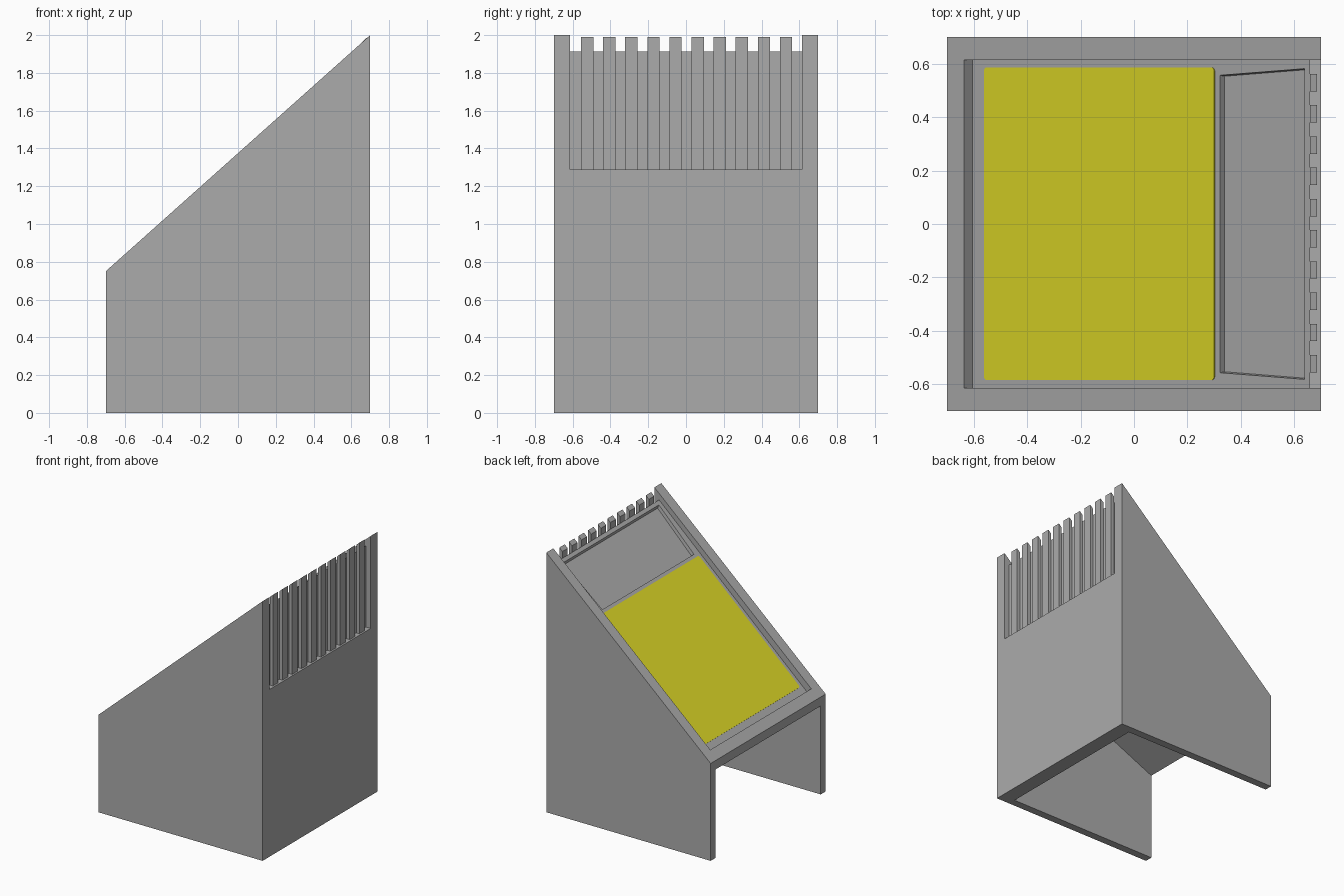
import bpy
import bmesh
import math
from mathutils import Vector

if "Cube" in bpy.data.objects:
    bpy.data.objects.remove(bpy.data.objects["Cube"], do_unlink=True)


def material(name, color):
    m = bpy.data.materials.new(name)
    m.use_nodes = True
    m.diffuse_color = (*color, 1)
    bsdf = next(n for n in m.node_tree.nodes if n.type == 'BSDF_PRINCIPLED')
    bsdf.inputs["Base Color"].default_value = (*color, 1)
    return m


grey = material("grey", (0.41, 0.41, 0.41))
yellow = material("yellow", (0.72, 0.68, 0.02))


def loft(name, ring_a, ring_b, mat, round_corners=0):
    """Closed solid between two matching rings of points."""
    bm = bmesh.new()
    a = [bm.verts.new(p) for p in ring_a]
    b = [bm.verts.new(p) for p in ring_b]
    n = len(a)
    bm.faces.new(a)
    bm.faces.new(b[::-1])
    for i in range(n):
        j = (i + 1) % n
        bm.faces.new((a[j], a[i], b[i], b[j]))
    if round_corners:
        edges = [bm.edges.get((u, v)) for u, v in zip(a, b)]
        bmesh.ops.bevel(bm, geom=edges, offset=round_corners, segments=4,
                        profile=0.5, affect='EDGES')
    bmesh.ops.recalc_face_normals(bm, faces=bm.faces)
    me = bpy.data.meshes.new(name)
    bm.to_mesh(me)
    bm.free()
    me.materials.append(mat)
    ob = bpy.data.objects.new(name, me)
    bpy.context.scene.collection.objects.link(ob)
    return ob


def prism(name, profile, y0, y1, mat=grey):
    """Extrude an (x, z) profile along y."""
    return loft(name, [(x, y0, z) for x, z in profile],
                [(x, y1, z) for x, z in profile], mat)


# Sloped deck plane inside the rim
start = Vector((-0.604, 0, 0.769))
end = Vector((0.66, 0, 1.914))
along = (end - start).normalized()
normal = Vector((-along.z, 0, along.x))


def on_deck(x, y, height):
    p = start + (end - start) * (x - start.x) / (end.x - start.x)
    return p + Vector((0, y, 0)) + normal * height


# Wedge housing
housing = prism("housing", [(-0.7, 0), (0.7, 0), (0.7, 2), (-0.7, 0.75)], -0.7, 0.7)

# Cutters: open underside, deck recess with rear slat pocket, tray
cavity = prism("cavity_cutter",
               [(-0.9, -0.2), (0.585, -0.2), (0.585, 1.255), (-0.9, 0.592)],
               -0.64, 0.64)
recess = prism("recess_cutter",
               [(-0.637, 0.806), (start.x, start.z), (end.x, end.z), (0.66, 1.288),
                (0.8, 1.288), (0.8, 2.3), (-0.77, 0.955)], -0.615, 0.615)
tray_outline = [(0.322, -0.56), (0.645, -0.585), (0.645, 0.585), (0.322, 0.56)]
tray = loft("tray_cutter",
            [on_deck(x - (0.015 if x > 0.5 else 0), y * 0.988, -0.025)
             for x, y in tray_outline],
            [on_deck(x, y, 0.02) for x, y in tray_outline], grey)

for cutter in (cavity, recess, tray):
    cutter.hide_render = True
    cutter.hide_viewport = True
    cutter.display_type = 'WIRE'
    mod = housing.modifiers.new(cutter.name, 'BOOLEAN')
    mod.operation = 'DIFFERENCE'
    mod.solver = 'EXACT'
    mod.object = cutter

# Bake the cuts and drop the cutters
bpy.context.view_layer.update()
depsgraph = bpy.context.evaluated_depsgraph_get()
cut_mesh = bpy.data.meshes.new_from_object(housing.evaluated_get(depsgraph))
housing.modifiers.clear()
housing.data = cut_mesh
for cutter in (cavity, recess, tray):
    bpy.data.objects.remove(cutter, do_unlink=True)

# Rear slats
for i in range(10):
    y = 0.003 + (i - 4.5) * 0.117
    prism(f"slat_{i + 1}", [(0.66, 1.288), (0.686, 1.288), (0.686, 1.99), (0.66, 1.966)],
          y - 0.0325, y + 0.0325)

# Yellow panel on the deck
outline = [(-0.56, -0.585), (0.303, -0.585), (0.303, 0.587), (-0.56, 0.587)]
loft("yellow_panel", [on_deck(x, y, -0.002) for x, y in outline],
     [on_deck(x, y, 0.004) for x, y in outline], yellow, round_corners=0.016)
